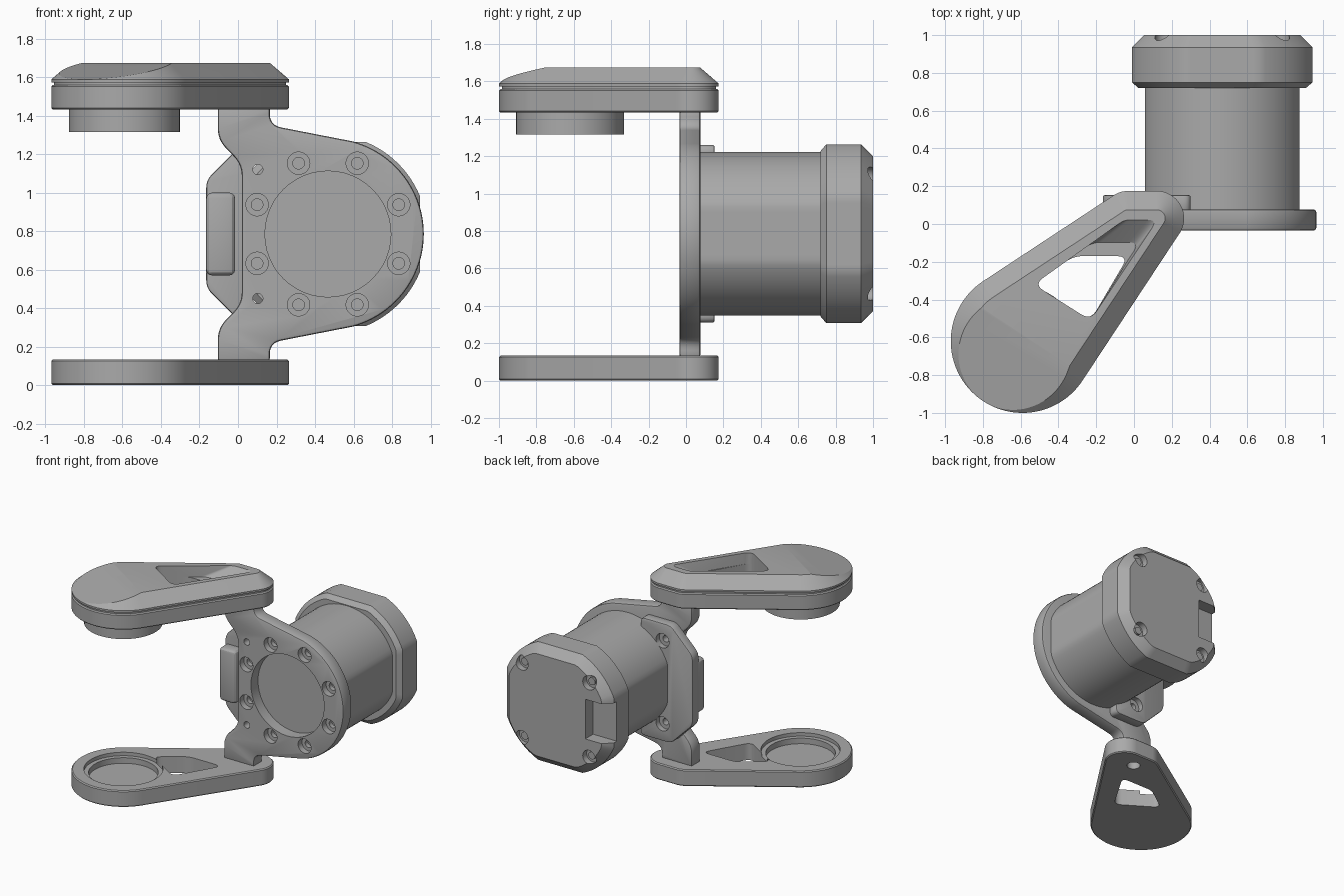
import bpy, bmesh
from math import cos, sin, tau, radians
from mathutils import Vector

if "Cube" in bpy.data.objects:
    bpy.data.objects.remove(bpy.data.objects["Cube"])

grey = bpy.data.materials.new("machined grey")
grey.use_nodes = True
grey.diffuse_color = (0.4, 0.4, 0.4, 1)
grey.node_tree.nodes["Principled BSDF"].inputs["Base Color"].default_value = (0.4, 0.4, 0.4, 1)

CX, CZ = 0.467, 0.785            # motor axis
PIVOT = (-0.59, -0.62)           # wide end of the arms


# ---- helpers ----
def solid(name, rings, axis="z"):
    """Loft closed 2D rings [(points, height), ...] into a capped solid."""
    bm = bmesh.new()
    loops = []
    for pts, h in rings:
        loops.append([bm.verts.new((u, v, h) if axis == "z" else (u, h, v)) for u, v in pts])
    n = len(loops[0])
    for a, b in zip(loops, loops[1:]):
        for i in range(n):
            j = (i + 1) % n
            bm.faces.new((a[i], a[j], b[j], b[i]))
    bm.faces.new(loops[0])
    bm.faces.new(loops[-1])
    bmesh.ops.recalc_face_normals(bm, faces=bm.faces)
    mesh = bpy.data.meshes.new(name)
    bm.to_mesh(mesh)
    bm.free()
    mesh.materials.append(grey)
    ob = bpy.data.objects.new(name, mesh)
    bpy.context.collection.objects.link(ob)
    return ob


def prism(name, pts, low, high, axis="z"):
    return solid(name, [(pts, low), (pts, high)], axis)


def apply(ob, mod):
    with bpy.context.temp_override(object=ob, active_object=ob, selected_objects=[ob]):
        bpy.ops.object.modifier_apply(modifier=mod.name)


def bevel(ob, width, segments=2):
    mod = ob.modifiers.new("edge", "BEVEL")
    mod.width, mod.segments, mod.angle_limit = width, segments, radians(40)
    apply(ob, mod)


def cut(ob, cutter):
    mod = ob.modifiers.new("cut", "BOOLEAN")
    mod.operation, mod.solver, mod.object = "DIFFERENCE", "EXACT", cutter
    cutter.hide_render = True
    apply(ob, mod)
    bpy.data.objects.remove(cutter)


def disc(c, r, n=48):
    return [(c[0] + r * cos(tau * i / n), c[1] + r * sin(tau * i / n)) for i in range(n)]


def bore(ob, c, r, low, high, axis="y"):
    cut(ob, prism("bore_cutter", disc(c, r), low, high, axis))


def rounded(corners, steps=6):
    """Round each (x, y, size) corner with a small curve."""
    out = []
    for i, (x, y, d) in enumerate(corners):
        p = Vector((x, y))
        if not d:
            out.append(tuple(p))
            continue
        a = p + (Vector(corners[i - 1][:2]) - p).normalized() * d
        b = p + (Vector(corners[(i + 1) % len(corners)][:2]) - p).normalized() * d
        for k in range(steps + 1):
            t = k / steps
            out.append(tuple(a * (1 - t) ** 2 + p * 2 * t * (1 - t) + b * t * t))
    return out


def arm_outline(inset=0, n=128):
    """Taut outline around the wide end and the two corners of the narrow end."""
    circles = [(Vector(PIVOT), 0.38), (Vector((0.12, 0.03)), 0.145), (Vector((-0.03, 0.03)), 0.145)]
    out = []
    for i in range(n):
        d = Vector((cos(tau * i / n), sin(tau * i / n)))
        c, r = max(circles, key=lambda k: k[0].dot(d) + k[1])
        out.append(tuple(c + d * (r - inset)))
    return out


def clipped_circle(r, half_x, half_z, n=96):
    clamp = lambda v, m: max(-m, min(m, v))
    return [(CX + clamp(u, half_x), CZ + clamp(v, half_z)) for u, v in disc((0, 0), r, n)]


# ---- arms ----
window = rounded([(-0.32, -0.17, .05), (-0.03, -0.17, .06), (-0.23, -0.51, .06), (-0.53, -0.32, .06)])
pocket = rounded([(-0.04, 0.03, .03), (0.13, 0.03, .05), (-0.23, -0.51, .06), (-0.53, -0.32, .06)])


def arm_slab(name, low, high):
    e = 0.008
    ob = solid(name, [(arm_outline(e), low), (arm_outline(), low + e),
                      (arm_outline(), high - e), (arm_outline(e), high)])
    cut(ob, prism("window_cutter", window, low - 0.1, high + 0.1))
    return ob


lower = arm_slab("lower_arm", 0, 0.133)
bore(lower, PIVOT, 0.29, 0.105, 0.2, "z")
bore(lower, PIVOT, 0.255, 0.06, 0.2, "z")
bore(lower, (0.03, 0.03), 0.05, -0.1, 0.06, "z")

arm_slab("upper_arm", 1.432, 1.558)
seam = prism("upper_arm_seam", arm_outline(0.015), 1.55, 1.585)
cut(seam, prism("window_cutter", window, 1.5, 1.7))
prism("pivot_pin", disc(PIVOT, 0.288, 64), 1.316, 1.44)

# Chamfered cap with a slope falling towards the wide end
cap = solid("upper_arm_cap", [(arm_outline(), 1.573), (arm_outline(), 1.588), (arm_outline(0.1), 1.674)])
bm = bmesh.new()
bm.from_mesh(cap.data)
cutres = bmesh.ops.bisect_plane(bm, geom=bm.verts[:] + bm.edges[:] + bm.faces[:], dist=1e-5,
                                plane_co=(-0.57, -0.6, 1.674), plane_no=(-0.115, -0.175, 1), clear_outer=True)
bmesh.ops.holes_fill(bm, edges=[e for e in bm.edges if e.is_boundary])
bmesh.ops.recalc_face_normals(bm, faces=bm.faces)
bm.to_mesh(cap.data)
bm.free()
cut(cap, solid("pocket_cutter", [(window, 1.45), (window, 1.53), (pocket, 1.68), (pocket, 1.72)]))

# ---- mounting plate ----
upper_left = [(0.02, 0.36, .06), (-0.105, 0.49, .06), (-0.105, 0.66, 0), (0.165, 0.66, 0), (0.165, 0.565, .06)]
rim = [(CX + 0.498 * cos(radians(a)), 0.498 * sin(radians(a)), 0) for a in range(75, -76, -3)]
half = upper_left + rim + [(x, -z, d) for x, z, d in reversed(upper_left)]
plate = prism("mounting_plate", [(x, z + CZ) for x, z in rounded(half)], -0.035, 0.077, "y")
bevel(plate, 0.014)
bore(plate, (CX, CZ), 0.327, -0.1, 0.055)
for u, v in disc((0, 0), 0.398, 16)[1::2]:
    bore(plate, (CX + u, CZ + v), 0.058, -0.1, 0.015)
    bore(plate, (CX + u, CZ + v), 0.03, -0.1, 0.05)

# ---- side flange behind the plate ----
flange_pts = [(-0.165, 0.28), (0.03, 0.475), (0.3, 0.475), (0.3, -0.475), (0.03, -0.475), (-0.165, -0.28)]
flange = prism("side_flange", rounded([(x, z + CZ, .04) for x, z in flange_pts]), 0.07, 0.153, "y")
bevel(flange, 0.01)
for s in (1, -1):
    hole = (0.103, CZ + s * 0.335)
    bore(flange, hole, 0.058, 0.11, 0.3)
    for part in (plate, flange):
        bore(part, hole, 0.026, -0.2, 0.3)

block_pts = [(-0.165, 0.215), (-0.015, 0.215), (-0.015, -0.215), (-0.165, -0.215)]
block = prism("side_block", [(x, z + CZ) for x, z in block_pts], -0.015, 0.1, "y")
bevel(block, 0.03, 3)

# ---- motor ----
prism("motor_body", clipped_circle(0.438, 0.41, 0.438), 0.07, 0.75, "y")


def cover_ring(inset):
    return clipped_circle(0.517 - inset, 0.478 - inset, 0.478 - inset)


cover = solid("motor_cover", [(cover_ring(0.035), 0.72), (cover_ring(0), 0.75),
                              (cover_ring(0), 0.935), (cover_ring(0.065), 1.0)], "y")
for sx in (1, -1):
    for sz in (1, -1):
        bore(cover, (CX + sx * 0.3, CZ + sz * 0.3), 0.056, 0.95, 1.1)
        prism("cover_screw", disc((CX + sx * 0.3, CZ + sz * 0.3), 0.03, 24), 0.94, 0.965, "y")
slot = [(-0.1, CZ - 0.16), (0.2, CZ - 0.16), (0.2, CZ + 0.16), (-0.1, CZ + 0.16)]
cut(cover, prism("slot_cutter", slot, 0.9, 1.1, "y"))

# ---- shading ----
for ob in bpy.context.scene.objects:
    if ob.type == "MESH":
        bpy.ops.object.select_all(action="DESELECT")
        ob.select_set(True)
        bpy.context.view_layer.objects.active = ob
        bpy.ops.object.shade_smooth_by_angle(angle=radians(28))
